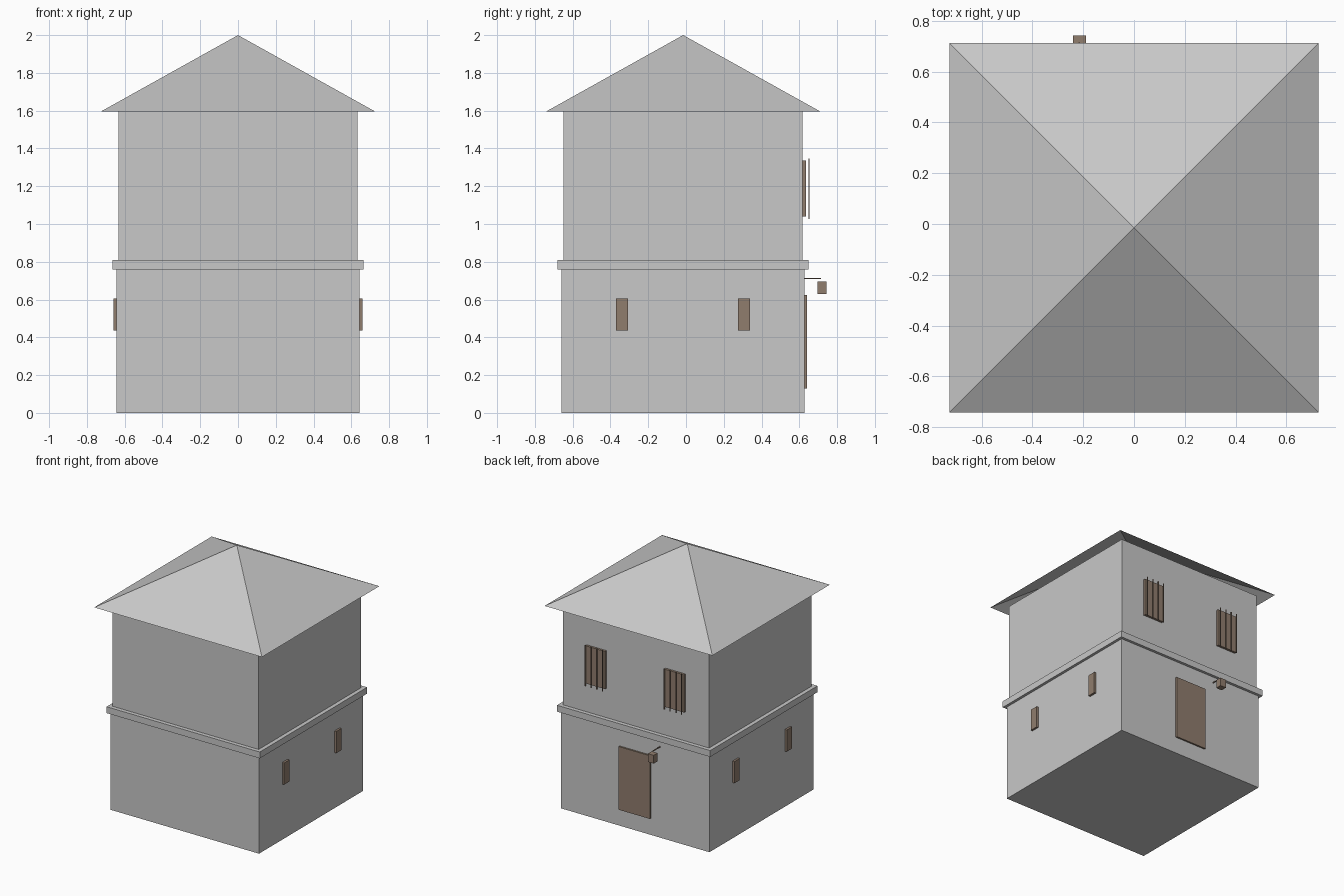
import bpy

if "Cube" in bpy.data.objects:
    bpy.data.objects.remove(bpy.data.objects["Cube"])

CY = -0.015  # centre of the building in depth


def material(name, rgb):
    m = bpy.data.materials.new(name)
    m.diffuse_color = (*rgb, 1)
    m.use_nodes = True
    m.node_tree.nodes["Principled BSDF"].inputs["Base Color"].default_value = m.diffuse_color
    return m


grey = material("plain grey", (0.58, 0.58, 0.58))
brown = material("wood brown", (0.28, 0.205, 0.155))


def mesh_object(name, verts, faces, mat):
    me = bpy.data.meshes.new(name)
    me.from_pydata(verts, [], faces)
    me.materials.append(mat)
    ob = bpy.data.objects.new(name, me)
    bpy.context.collection.objects.link(ob)
    return ob


def box(name, xs, ys, zs, mat):
    verts = [(x, y, z) for x in xs for y in ys for z in zs]
    faces = [(0, 1, 3, 2), (4, 6, 7, 5), (0, 4, 5, 1),
             (2, 3, 7, 6), (0, 2, 6, 4), (1, 5, 7, 3)]
    return mesh_object(name, verts, faces, mat)


def storey(name, half, z0, z1):
    box(name, (-half, half), (CY - half, CY + half), (z0, z1), grey)


# Walls and the band between the floors
storey("lower_floor", 0.643, 0, 0.76)
storey("floor_band", 0.664, 0.76, 0.81)
storey("upper_floor", 0.633, 0.81, 1.595)

# Pyramid roof, open underneath
r = 0.727
mesh_object("roof",
            [(-r, CY - r, 1.595), (r, CY - r, 1.595), (r, CY + r, 1.595),
             (-r, CY + r, 1.595), (0, CY, 2.0)],
            [(0, 1, 4), (1, 2, 4), (2, 3, 4), (3, 0, 4)], grey)

# Narrow side windows
for side in (-1, 1):
    for y in (-0.338, 0.308):
        xs = sorted((side * 0.63, side * 0.659))
        box("side_window", xs, (y - 0.032, y + 0.032), (0.435, 0.605), brown)

# Back door
box("door", (-0.135, 0.135), (0.615, 0.641), (0.13, 0.625), brown)

# Upper back windows with vertical bars
for cx in (-0.343, 0.343):
    box("upper_window", (cx - 0.085, cx + 0.085), (0.605, 0.636), (1.04, 1.335), brown)
    for i in range(4):
        x = cx + (i - 1.5) * 0.05
        box("window_bar", (x - 0.003, x + 0.003), (0.648, 0.654), (1.027, 1.347), brown)

# Lantern and its arm beside the door
box("lantern_arm", (-0.218, -0.212), (0.62, 0.715), (0.709, 0.715), brown)
box("lantern", (-0.24, -0.19), (0.695, 0.743), (0.63, 0.695), brown)
